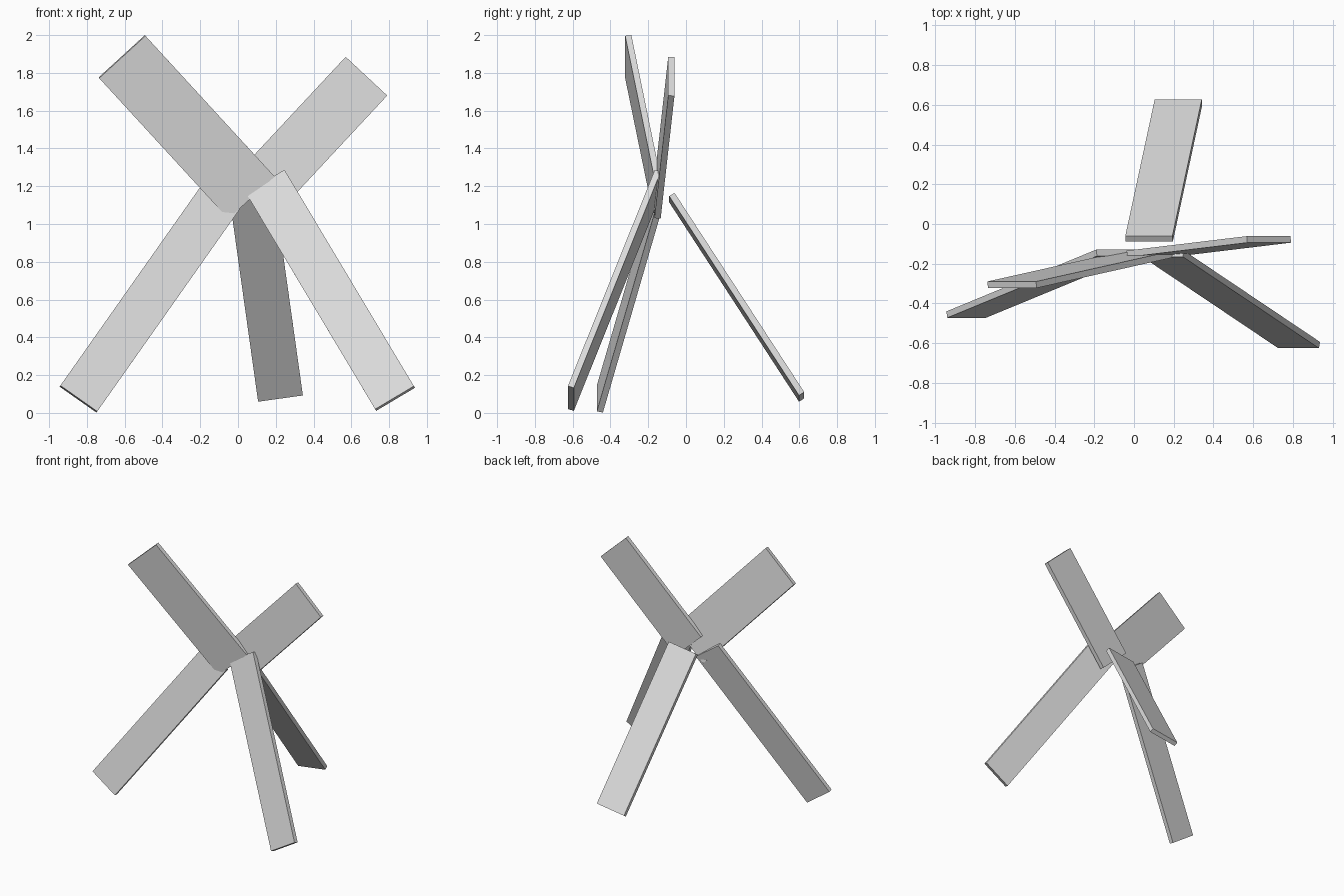
import bpy
import bmesh
from mathutils import Matrix, Vector

default = bpy.data.objects.get("Cube")
if default:
    bpy.data.objects.remove(default, do_unlink=True)

# Single plain grey
grey = bpy.data.materials.new("plain_grey")
grey.use_nodes = True
color = (0.72, 0.72, 0.72, 1)
grey.diffuse_color = color
grey.node_tree.nodes["Principled BSDF"].inputs["Base Color"].default_value = color

THICKNESS = 0.033


def plank(name, corner, width, length, inward):
    """Flat board: outer face spans width and length from corner, thickness goes inward along y."""
    corner, w, l = Vector(corner), Vector(width), Vector(length)
    n = w.cross(l).normalized() * THICKNESS
    if n.y * inward < 0:
        n.negate()
    frame = Matrix((w, l, n)).transposed().to_4x4()
    frame.translation = corner + (w + l + n) / 2
    bm = bmesh.new()
    bmesh.ops.create_cube(bm, size=1, matrix=frame)
    bmesh.ops.recalc_face_normals(bm, faces=bm.faces)
    mesh = bpy.data.meshes.new(name)
    bm.to_mesh(mesh)
    bm.free()
    mesh.materials.append(grey)
    obj = bpy.data.objects.new(name, mesh)
    bpy.context.collection.objects.link(obj)


# Two upper arms, running from the free end down to the crossing
plank("upper_right_arm", (-0.735, -0.322, 1.772), (0.245, 0, 0.224), (0.684, 0.153, -0.745), 1)
plank("upper_left_arm", (0.57, -0.094, 1.885), (0.22, 0, -0.205), (-0.605, -0.073, -0.649), 1)

# Three legs, running from the foot up to the crossing
plank("front_right_leg", (-0.94, -0.472, 0.145), (0.195, 0, -0.137), (0.754, 0.311, 1.07), 1)
plank("front_left_leg", (0.726, -0.625, 0.02), (0.205, 0, 0.122), (-0.685, 0.46, 1.145), 1)
plank("back_leg", (0.104, 0.626, 0.077), (0.237, 0, 0.033), (-0.148, -0.687, 1.055), -1)
